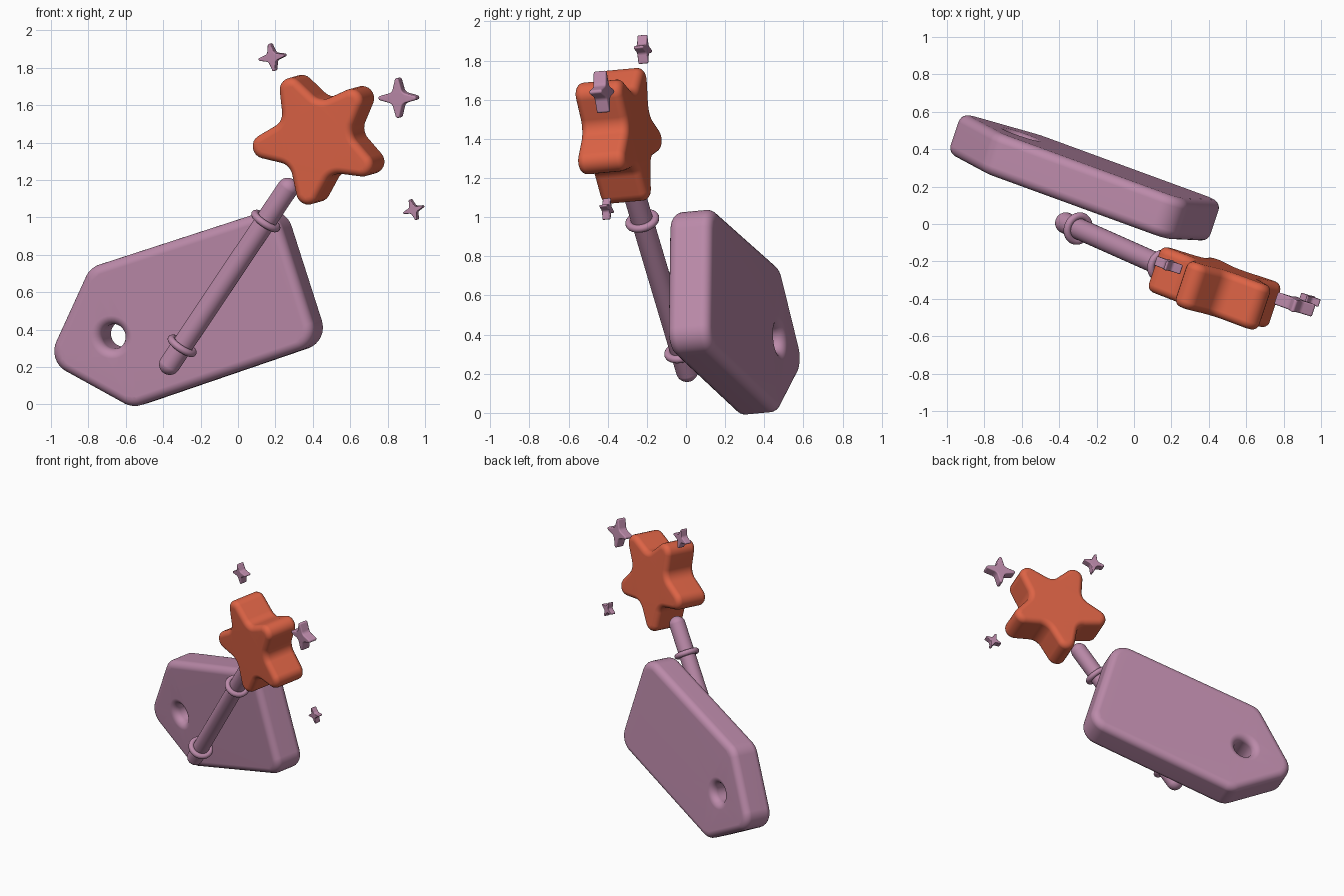
import bpy, bmesh, math
from mathutils import Vector, Matrix

if "Cube" in bpy.data.objects:
    bpy.data.objects.remove(bpy.data.objects["Cube"])

YAW, PITCH = math.radians(18.5), math.radians(5)
SY, CY, SP, CP = math.sin(YAW), math.cos(YAW), math.sin(PITCH), math.cos(PITCH)
# Shared tilt: local x = along face, y = through thickness, z = up the face
TILT = Matrix(((CY, SY * CP, -SY * SP), (-SY, CY * CP, -CY * SP), (0, SP, CP))).to_4x4()


def material(name, rgb):
    m = bpy.data.materials.new(name)
    m.diffuse_color = (*rgb, 1)
    m.use_nodes = True
    m.node_tree.nodes["Principled BSDF"].inputs["Base Color"].default_value = m.diffuse_color
    return m


MAUVE = material("mauve", (0.50, 0.255, 0.40))
ORANGE = material("burnt orange", (0.72, 0.125, 0.06))


def finish(name, bm, mat, matrix):
    bmesh.ops.recalc_face_normals(bm, faces=bm.faces[:])
    me = bpy.data.meshes.new(name)
    bm.to_mesh(me)
    bm.free()
    me.materials.append(mat)
    ob = bpy.data.objects.new(name, me)
    bpy.context.collection.objects.link(ob)
    ob.matrix_world = matrix
    bpy.ops.object.select_all(action='DESELECT')
    ob.select_set(True)
    bpy.context.view_layer.objects.active = ob
    bpy.ops.object.shade_smooth_by_angle(angle=math.radians(40))
    ob.modifiers.new("flat_caps", 'WEIGHTED_NORMAL').keep_sharp = True
    return ob


def rounded(corners, r_out, r_in, steps=8):
    """Counter-clockwise polygon to (point, outward normal) pairs with round corners."""
    out = []
    pts = [Vector(c) for c in corners]
    for i, p in enumerate(pts):
        d1 = (p - pts[i - 1]).normalized()
        d2 = (pts[(i + 1) % len(pts)] - p).normalized()
        turn = math.atan2(d1.x * d2.y - d1.y * d2.x, d1.dot(d2))
        r = r_out if turn > 0 else -r_in
        a = math.atan2(-d1.x, d1.y)
        m = Vector((math.cos(a + turn / 2), math.sin(a + turn / 2)))
        c = p - m * (r / math.cos(turn / 2))
        for k in range(steps + 1):
            t = a + turn * k / steps
            n = Vector((math.cos(t), math.sin(t)))
            out.append((c + n * r, n))
    return out


def slab(name, loops, half, bevel, mat, center, segs=6):
    """Thick plate with round edges; further loops are holes."""
    arc = [math.pi / 2 * k / segs for k in range(segs + 1)]
    prof = [(bevel * (1 - math.cos(t)), half - bevel + bevel * math.sin(t)) for t in arc]
    prof = [(i, -d) for i, d in reversed(prof)] + prof
    bm = bmesh.new()
    caps = ([], [])
    for loop in loops:
        rings = []
        for inset, depth in prof:
            rings.append([bm.verts.new((p.x - n.x * inset, depth, p.y - n.y * inset))
                          for p, n in loop])
        cnt = len(loop)
        for a, b in zip(rings, rings[1:]):
            for i in range(cnt):
                j = (i + 1) % cnt
                bm.faces.new((a[i], a[j], b[j], b[i]))
        for cap, ring in zip(caps, (rings[0], rings[-1])):
            cap += [bm.edges.get((ring[i - 1], ring[i])) for i in range(cnt)]
    for cap, s in zip(caps, (-1, 1)):
        bmesh.ops.triangle_fill(bm, use_beauty=True, edges=cap, normal=(0, s, 0))
    return finish(name, bm, mat, Matrix.Translation(center) @ TILT)


def star(points, outer, inner, phase):
    return [((outer, inner)[k % 2] * math.cos(phase + math.pi * k / points),
             (outer, inner)[k % 2] * math.sin(phase + math.pi * k / points))
            for k in range(points * 2)]


# Tag plate: five-cornered outline with a round hole
TAG = Vector((-0.25, 0.228, 0.5))


def on_tag(x, z):
    v = (z - TAG.z) / CP
    return ((x - TAG.x + v * SY * SP) / CY, v)


outline = rounded([on_tag(*c) for c in ((-0.996, 0.239), (-0.541, -0.012), (0.461, 0.331),
                                        (0.227, 1.061), (-0.768, 0.738))], 0.12, 0.12)
hc = Vector(on_tag(-0.64, 0.37))
dirs = [Vector((math.cos(math.tau * k / 32), math.sin(math.tau * k / 32))) for k in range(32)]
slab("tag_plate", [outline, [(hc + d * 0.066, -d) for d in dirs]], 0.115, 0.05, MAUVE, TAG)

# Large five-pointed star
slab("wand_star", [rounded(star(5, 0.475, 0.202, math.radians(116)), 0.065, 0.08)],
     0.127, 0.04, ORANGE, (0.443, -0.35, 1.428))

# Small four-pointed sparkles: center, tip radius, roll, half thickness
for i, (c, tip, roll, half) in enumerate((((0.185, -0.22, 1.857), 0.075, 9, 0.026),
                                          ((0.86, -0.43, 1.64), 0.108, 0, 0.034),
                                          ((0.94, -0.405, 1.042), 0.058, 18, 0.021))):
    slab(f"sparkle_{i + 1}", [rounded(star(4, 1.3 * tip, 0.39 * tip, math.radians(roll)),
                                      0.11 * tip, 0.3 * tip, 5)],
         half, 0.08 * tip, MAUVE, c, 3)

# Wand rod: a capsule between two points
LOW, HIGH = Vector((-0.365, 0.005, 0.215)), Vector((0.265, -0.275, 1.155))
AXIS = (HIGH - LOW).to_track_quat('Z', 'Y').to_matrix().to_4x4()
bm = bmesh.new()
bmesh.ops.create_uvsphere(bm, u_segments=32, v_segments=15, radius=0.057)
for v in bm.verts:
    if v.co.z > 0:
        v.co.z += (HIGH - LOW).length
finish("wand_rod", bm, MAUVE, Matrix.Translation(LOW) @ AXIS)

# Collar rings around the rod
for name, t in (("lower_collar", 0.105), ("upper_collar", 0.815)):
    bm = bmesh.new()
    grid = [[bm.verts.new(((0.069 + 0.02 * math.cos(b)) * math.cos(a),
                           (0.069 + 0.02 * math.cos(b)) * math.sin(a), 0.02 * math.sin(b)))
             for b in (math.tau * j / 12 for j in range(12))]
            for a in (math.tau * i / 32 for i in range(32))]
    for i in range(32):
        for j in range(12):
            bm.faces.new((grid[i - 1][j - 1], grid[i][j - 1], grid[i][j], grid[i - 1][j]))
    finish(name, bm, MAUVE, Matrix.Translation(LOW.lerp(HIGH, t)) @ AXIS)
